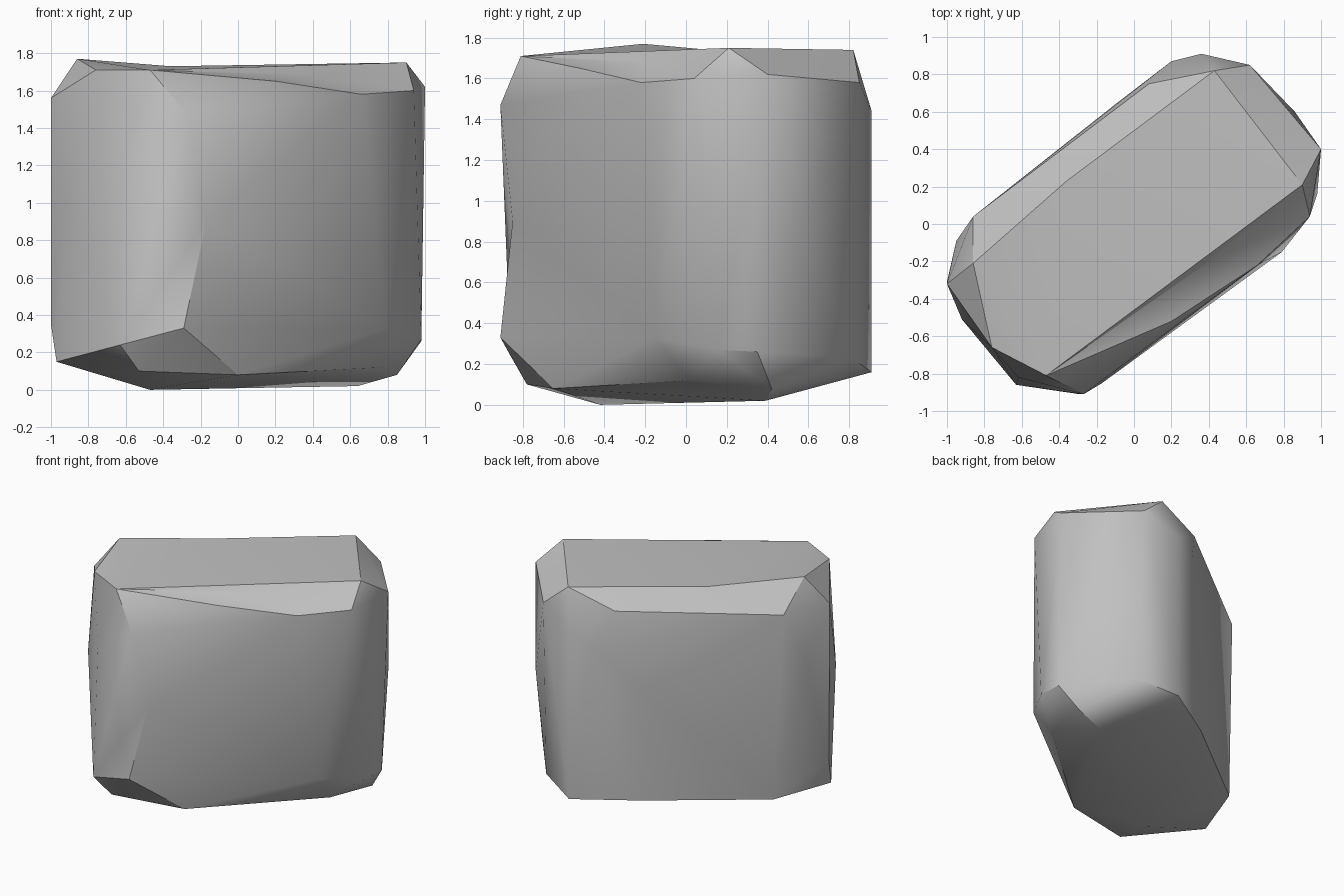
import bpy, bmesh, math
from mathutils import Vector

if "Cube" in bpy.data.objects:
    bpy.data.objects.remove(bpy.data.objects["Cube"])

# Corners of the chipped boulder
top = [(-.86, -.21, 1.77), (-1, -.32, 1.56), (-.76, -.66, 1.71), (-.47, -.81, 1.71),
       (-.27, -.91, 1.47), (.20, -.52, 1.65), (.66, -.22, 1.58), (.94, .04, 1.60),
       (.90, .21, 1.75), (1, .40, 1.62), (.62, .85, 1.58), (.43, .82, 1.74),
       (.08, .75, 1.62), (-.86, .04, 1.57)]
middle = [(.36, .91, 1.44), (.20, .87, 1.35), (-.95, -.09, 1.2), (-.92, -.51, 1.0),
          (.86, .60, .9), (-.62, -.82, 1.2), (-.1, .64, 1.0)]
bottom = [(-1, -.31, .35), (-.97, -.38, .15), (-.63, -.86, .24), (-.53, -.78, .10),
          (-.29, -.91, .33), (0, -.65, .08), (.79, -.15, .33), (.77, .02, .12),
          (.98, .16, .27), (.98, .35, .26), (.85, .42, .08), (.63, .80, .24),
          (.36, .91, .16), (.64, .39, .02), (-.47, -.42, 0), (-.80, .08, .15),
          (-.07, .64, .16)]
# Shallow dents: settled position and the outward lift used while wrapping
dents = [((-.36, .23, 1.73), (0, 0, .06)), ((.40, -.20, 1.68), (.01, -.135, .015)),
         ((-.17, -.85, .90), (0, -.10, 0))]

# Wrap the corners in a faceted skin, then press in the dents
bm = bmesh.new()
for p in top + middle + bottom:
    bm.verts.new(p)
pressed = []
for p, lift in dents:
    pressed.append((bm.verts.new(Vector(p) + Vector(lift)), p))
bmesh.ops.convex_hull(bm, input=list(bm.verts))
for v, p in pressed:
    v.co = p
bmesh.ops.delete(bm, geom=[v for v in bm.verts if not v.link_faces], context='VERTS')
bmesh.ops.recalc_face_normals(bm, faces=list(bm.faces))

mesh = bpy.data.meshes.new("boulder")
bm.to_mesh(mesh)
bm.free()
boulder = bpy.data.objects.new("boulder", mesh)
bpy.context.collection.objects.link(boulder)

# Plain stone colour
stone = bpy.data.materials.new("grey_stone")
stone.diffuse_color = (.53, .53, .53, 1)
stone.use_nodes = True
stone.node_tree.nodes["Principled BSDF"].inputs["Base Color"].default_value = stone.diffuse_color
mesh.materials.append(stone)

# Soft faces with crisp chipped edges
bpy.context.view_layer.objects.active = boulder
boulder.select_set(True)
bpy.ops.object.shade_smooth_by_angle(angle=math.radians(30))
